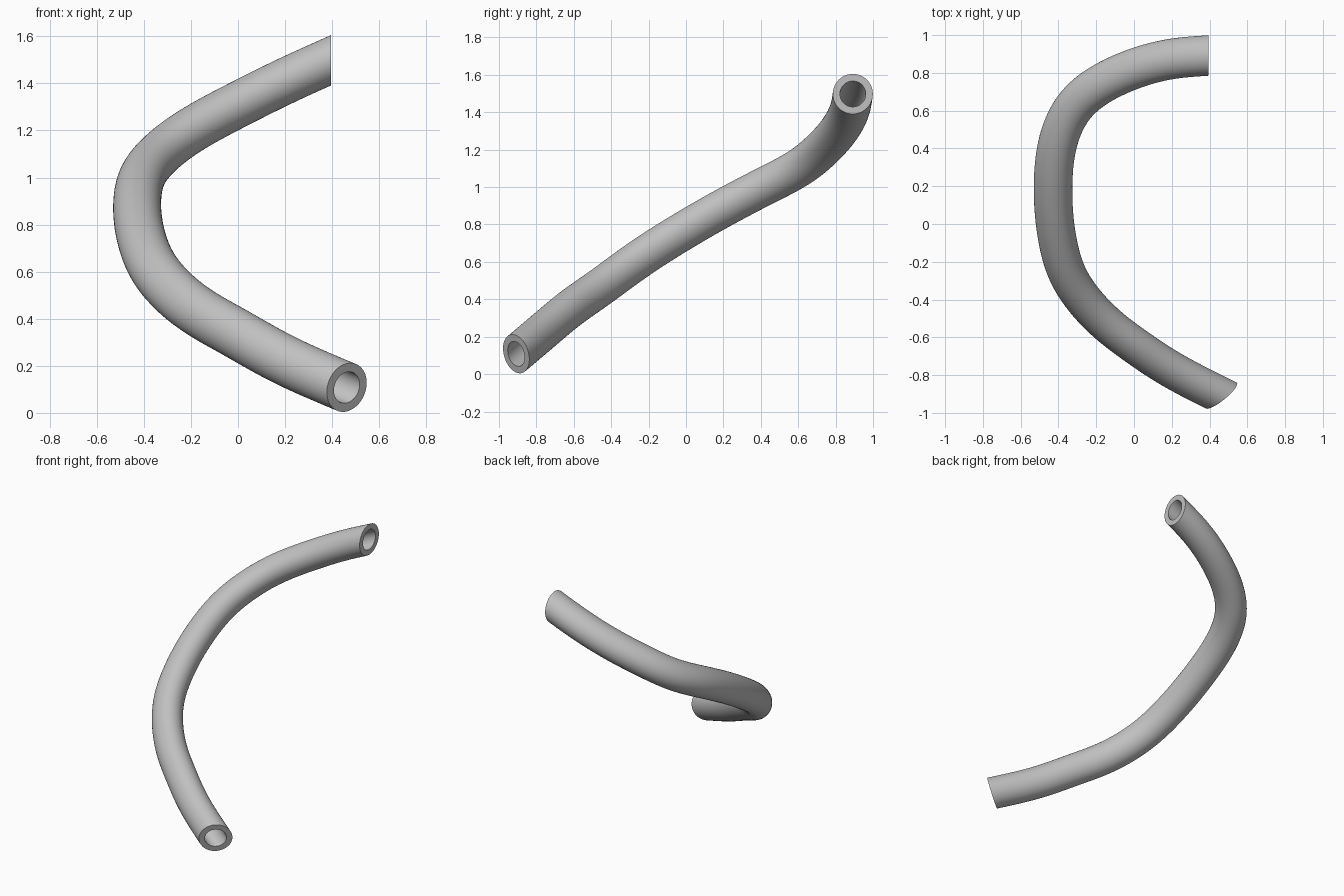
import bpy, bmesh, math
from mathutils import Vector

cube = bpy.data.objects.get("Cube")
if cube:
    bpy.data.objects.remove(cube, do_unlink=True)

OUTER, INNER, SIDES, STEPS = 0.107, 0.069, 48, 8

# Centre line of the hose, from the upper end to the lower end
knots = [Vector(p) for p in (
    (.395, .892, 1.498), (.2, .877, 1.41), (0, .825, 1.31), (-.2, .73, 1.203),
    (-.335, .605, 1.10), (-.41, .42, 1.005), (-.43, .21, .895), (-.42, 0, .775),
    (-.38, -.2, .65), (-.315, -.335, .555), (-.225, -.45, .47),
    (-.12, -.55, .40), (0, -.64, .335), (.2, -.775, .22), (.462, -.908, .108))]


def spline(pts):
    """Smooth path through the points, slightly relaxed to even out the curvature."""
    ext = [2 * pts[0] - pts[1]] + pts + [2 * pts[-1] - pts[-2]]
    path = []
    for a, b, c, d in zip(ext, ext[1:], ext[2:], ext[3:]):
        for i in range(STEPS):
            t = i / STEPS
            path.append(0.5 * (2 * b + (c - a) * t + (2 * a - 5 * b + 4 * c - d) * t * t
                               + (3 * b - a - 3 * c + d) * t ** 3))
    path.append(pts[-1].copy())
    for _ in range(20):
        path = ([path[0]] + [(a + 2 * b + c) / 4 for a, b, c in zip(path, path[1:], path[2:])]
                + [path[-1]])
    return path


path = spline(knots)
count = len(path)
tangents = [(path[min(i + 1, count - 1)] - path[max(i - 1, 0)]).normalized()
            for i in range(count)]

# Carry the upright circular section along the path without twisting
u, v = Vector((0, 1, 0)), Vector((0, 0, 1))
bm = bmesh.new()
outer, inner = [], []
for i, p in enumerate(path):
    if i:
        turn = tangents[i - 1].rotation_difference(tangents[i])
        u, v = turn @ u, turn @ v
    for rings, r in ((outer, OUTER), (inner, INNER)):
        rings.append([bm.verts.new(p + r * (math.cos(a) * u + math.sin(a) * v))
                      for a in (math.tau * k / SIDES for k in range(SIDES))])


def bridge(r1, r2):
    for k in range(SIDES):
        n = (k + 1) % SIDES
        bm.faces.new((r1[k], r1[n], r2[n], r2[k]))


# Outer wall, bore and the two ring-shaped ends
for rings in (outer, inner):
    for r1, r2 in zip(rings, rings[1:]):
        bridge(r1, r2)
for end in (0, -1):
    bridge(outer[end], inner[end])
bmesh.ops.recalc_face_normals(bm, faces=bm.faces)

mesh = bpy.data.meshes.new("hose")
bm.to_mesh(mesh)
bm.free()
hose = bpy.data.objects.new("hose", mesh)
bpy.context.collection.objects.link(hose)

# Plain grey material
grey = bpy.data.materials.new("grey")
grey.use_nodes = True
grey.diffuse_color = (0.53, 0.53, 0.53, 1)
grey.node_tree.nodes["Principled BSDF"].inputs["Base Color"].default_value = grey.diffuse_color
mesh.materials.append(grey)

bpy.ops.object.select_all(action='DESELECT')
hose.select_set(True)
bpy.context.view_layer.objects.active = hose
bpy.ops.object.shade_smooth_by_angle(angle=math.radians(35))
